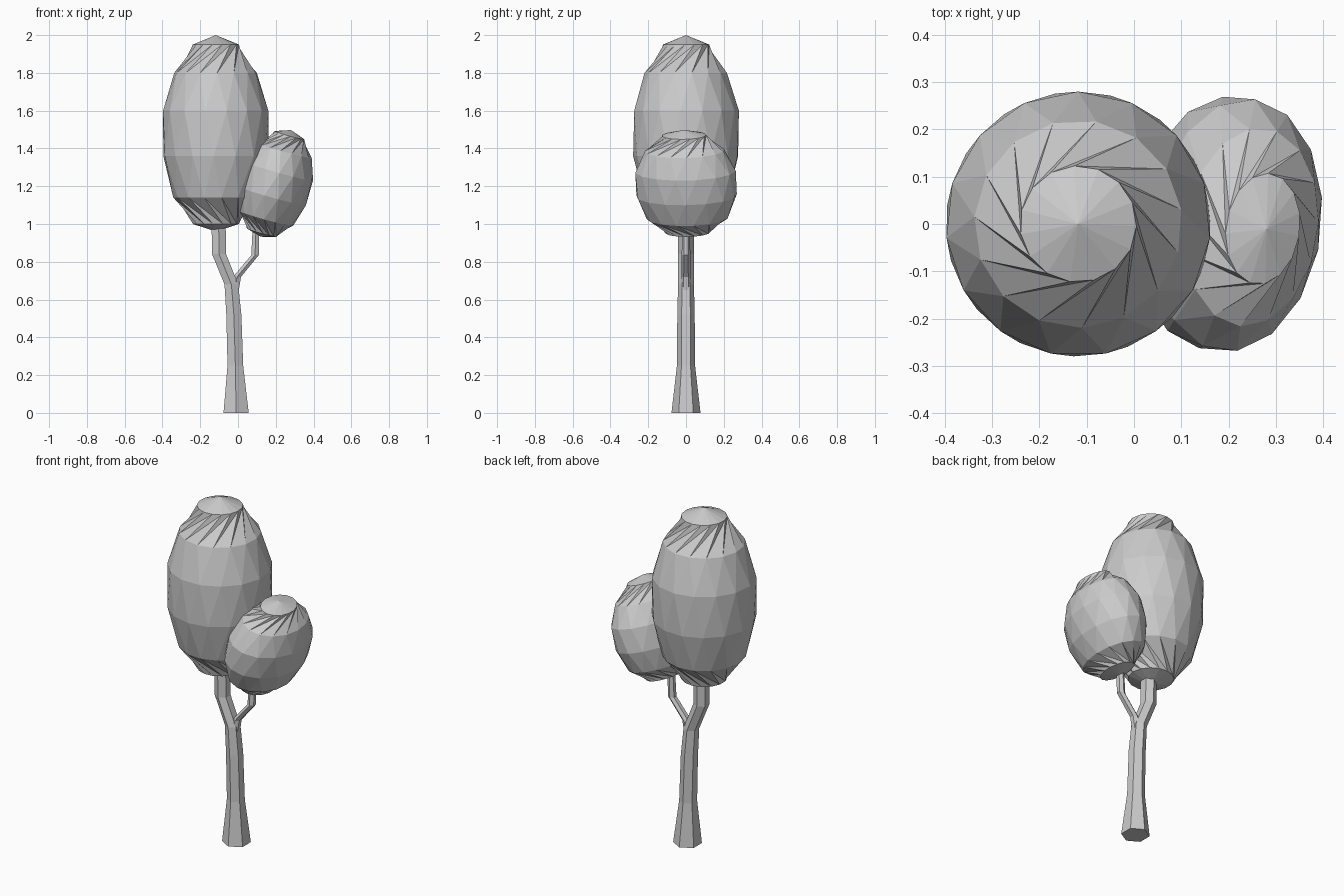
import bpy, bmesh
from math import sin, cos, radians, tau
from mathutils import Matrix, Vector

if "Cube" in bpy.data.objects:
    bpy.data.objects.remove(bpy.data.objects["Cube"])


def finish(name, bm):
    bmesh.ops.recalc_face_normals(bm, faces=bm.faces)
    me = bpy.data.meshes.new(name)
    bm.to_mesh(me)
    bm.free()
    ob = bpy.data.objects.new(name, me)
    bpy.context.collection.objects.link(ob)
    return ob


def ring(bm, centre, r, n, start):
    return [bm.verts.new(Vector(centre) + Vector((r * cos(start + tau * i / n), r * sin(start + tau * i / n), 0)))
            for i in range(n)]


def crown(name, matrix):
    # twisted 15-sided foliage: height from centre, radius, ring rotation
    n = 15
    profile = [(-.48, .123, 48), (-.34, .225, 14), (-.12, .28, 4),
               (.12, .28, -6), (.32, .22, -16), (.47, .123, 22)]
    bm = bmesh.new()
    rings = [ring(bm, (0, 0, z), r, n, radians(a)) for z, r, a in profile]
    for k, (lo, up) in enumerate(zip(rings, rings[1:])):
        for i in range(n):
            j = (i + 1) % n
            if k == 0:   # neck at the bottom twists the other way
                bm.faces.new((lo[i], lo[j], up[i]))
                bm.faces.new((lo[j], up[j], up[i]))
            else:
                bm.faces.new((lo[i], lo[j], up[j]))
                bm.faces.new((lo[i], up[j], up[i]))
    # shallow cone caps
    for rg, z in ((rings[0], -.52), (rings[-1], .52)):
        tip = bm.verts.new((0, 0, z))
        for i in range(n):
            bm.faces.new((rg[i], rg[(i + 1) % n], tip))
    bm.transform(matrix)
    return finish(name, bm)


def limb(name, path):
    # six-sided tapered stem through (x, z, radius) points
    bm = bmesh.new()
    rings = [ring(bm, (x, 0, z), r, 6, radians(90)) for x, z, r in path]
    for a, b in zip(rings, rings[1:]):
        for i in range(6):
            j = (i + 1) % 6
            bm.faces.new((a[i], a[j], b[j], b[i]))
    bm.faces.new(rings[0])
    bm.faces.new(rings[-1])
    return finish(name, bm)


# trunk and side branch
limb("trunk", [(-.01, 0, .077), (-.014, .25, .048), (-.022, .52, .046),
               (-.035, .68, .042), (-.1, .84, .043), (-.103, 1.02, .043)])
limb("side_branch", [(-.018, .64, .024), (-.005, .72, .024), (.09, .835, .023), (.096, 1.0, .02)])

# large upright crown and smaller tilted one
crown("large_crown", Matrix.Translation((-.118, 0, 1.48)))
crown("small_crown", Matrix.Translation((.2, 0, 1.215))
      @ Matrix.Rotation(radians(-8), 4, 'Z') @ Matrix.Rotation(radians(16), 4, 'Y')
      @ Matrix.Diagonal((.66, .96, .565, 1)))
